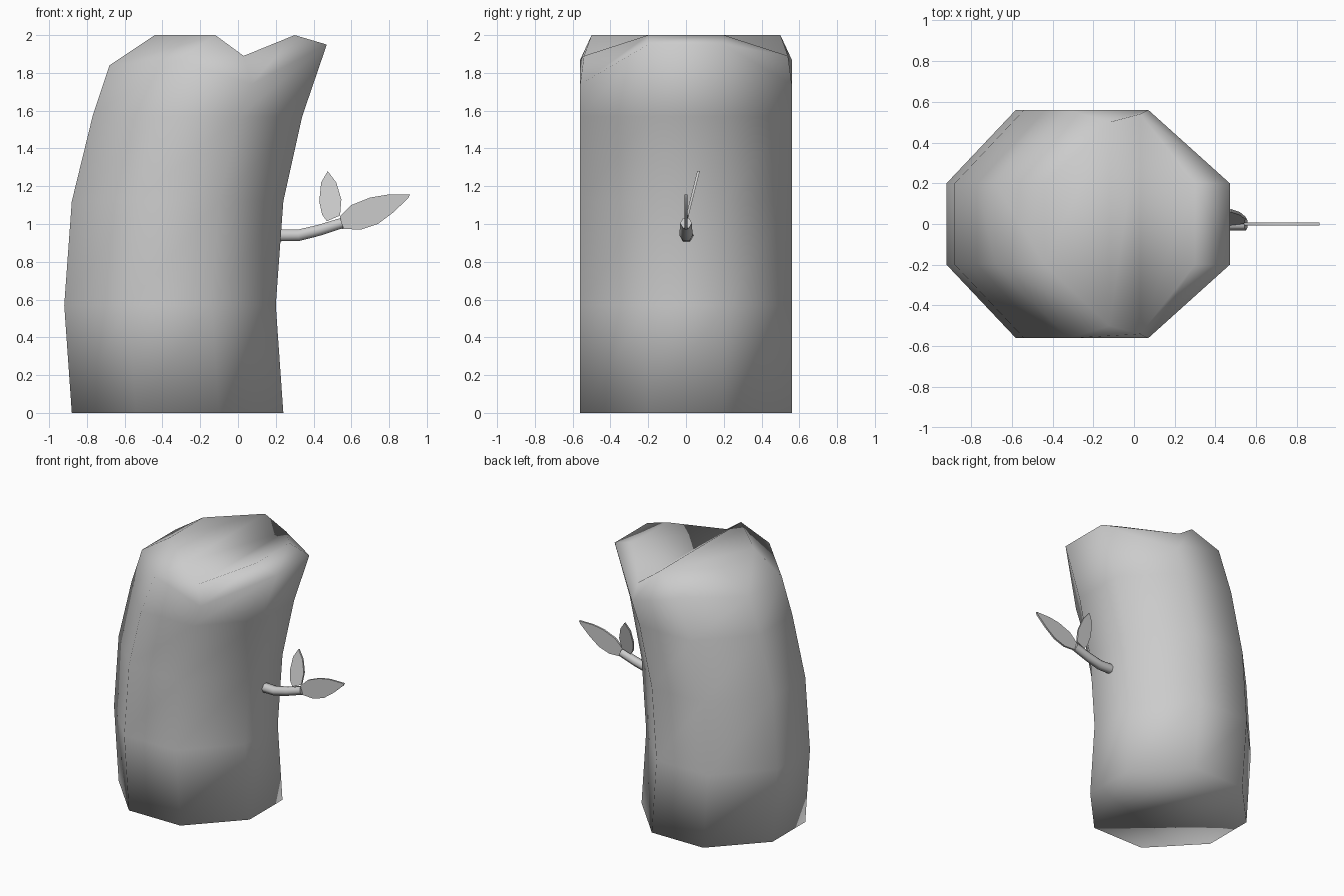
import bpy, bmesh
from mathutils import Vector

if "Cube" in bpy.data.objects:
    bpy.data.objects.remove(bpy.data.objects["Cube"])


def finish(bm, name):
    bmesh.ops.recalc_face_normals(bm, faces=bm.faces)
    me = bpy.data.meshes.new(name)
    bm.to_mesh(me)
    bm.free()
    ob = bpy.data.objects.new(name, me)
    bpy.context.collection.objects.link(ob)
    for p in me.polygons:
        p.use_smooth = True
    return ob


def bridge(bm, a, b):
    n = len(a)
    for i in range(n):
        bm.faces.new((a[i], a[(i + 1) % n], b[(i + 1) % n], b[i]))


# Half of an eight-sided ring (left to right), mirrored across y = 0
def ring(bm, half):
    pts = [(x, -y, z) for x, y, z in half] + list(reversed(half))
    return [bm.verts.new(p) for p in pts]


# Trunk: leaning octagon with a notched, chamfered top
def trunk():
    bm = bmesh.new()
    levels = []
    for z, left, right in ((0, -.88, .24), (.57, -.92, .20),
                           (1.12, -.88, .24), (1.57, -.77, .34)):
        c = (left + right) / 2
        levels.append([(left, .2, z), (c - .22, .56, z), (c + .22, .56, z), (right, .2, z)])
    levels.append([(-.68, .2, 1.84), (-.32, .56, 1.87), (.07, .56, 1.74), (.47, .2, 1.95)])
    levels.append([(-.44, .2, 2), (-.12, .5, 2), (.03, .54, 1.89), (.30, .2, 2)])
    rings = [ring(bm, h) for h in levels]
    for a, b in zip(rings, rings[1:]):
        bridge(bm, a, b)
    # Caps as strips so the notch runs front to back
    for r in (rings[0], rings[-1]):
        for i in range(3):
            bm.faces.new((r[i], r[i + 1], r[6 - i], r[7 - i]))
    finish(bm, "trunk")


# Twig: tapered curve
def twig():
    cu = bpy.data.curves.new("twig", 'CURVE')
    cu.dimensions = '3D'
    cu.bevel_depth = .035
    cu.bevel_resolution = 1
    cu.use_fill_caps = True
    pts = [(.19, .005, .94, 1.05), (.32, 0, .94, 1), (.43, 0, .967, .95), (.55, 0, 1.005, .9)]
    sp = cu.splines.new('POLY')
    sp.points.add(len(pts) - 1)
    for p, (x, y, z, r) in zip(sp.points, pts):
        p.co = (x, y, z, 1)
        p.radius = r
    sp.use_smooth = True
    ob = bpy.data.objects.new("twig", cu)
    bpy.context.collection.objects.link(ob)


# Leaf: flat outline in xz, tilted in y as it rises, with thin thickness
def leaf(name, outline, tilt):
    bm = bmesh.new()
    z0 = min(z for _, z in outline)
    t = .007
    front, back = [[bm.verts.new((x, s * t + tilt * (z - z0), z)) for x, z in outline]
                   for s in (-1, 1)]
    bm.faces.new(front)
    bm.faces.new(back)
    bridge(bm, front, back)
    ob = finish(bm, name)
    bpy.context.view_layer.objects.active = ob
    ob.select_set(True)
    bpy.ops.object.shade_smooth_by_angle()
    ob.select_set(False)


trunk()
twig()
leaf("large_leaf", [(.545, .975), (.65, .97), (.74, 1.0), (.82, 1.06), (.90, 1.135),
                    (.91, 1.155), (.79, 1.155), (.70, 1.14), (.60, 1.10), (.54, 1.04)], 0)
leaf("small_leaf", [(.47, 1.015), (.54, 1.045), (.547, 1.13), (.52, 1.22), (.475, 1.28),
                    (.44, 1.22), (.43, 1.12), (.445, 1.05)], .25)
